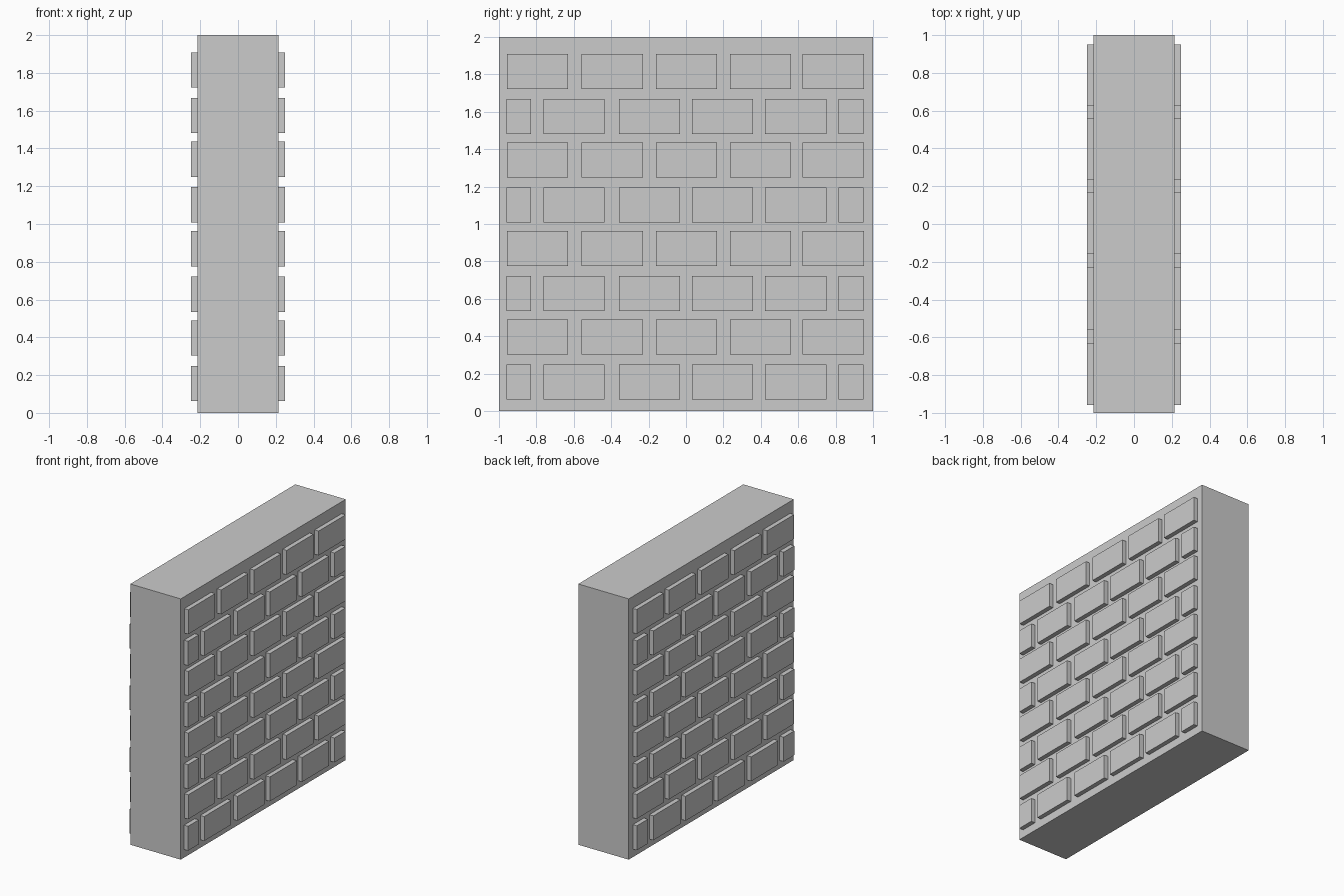
import bpy, bmesh
from mathutils import Matrix, Vector

if "Cube" in bpy.data.objects:
    bpy.data.objects.remove(bpy.data.objects["Cube"])

grey = bpy.data.materials.new("stone grey")
grey.diffuse_color = (0.6, 0.6, 0.6, 1)
grey.use_nodes = True
grey.node_tree.nodes["Principled BSDF"].inputs["Base Color"].default_value = grey.diffuse_color

CORE, FACE = 0.214, 0.248      # half depth of wall core and of brick faces
ROW_H, PAIR_PITCH = 0.187, 0.473


def add_box(bm, lo, hi):
    lo, hi = Vector(lo), Vector(hi)
    bmesh.ops.create_cube(bm, size=1, matrix=Matrix.Translation((lo + hi) / 2)
                          @ Matrix.Diagonal((*(hi - lo), 1)))


def finish(bm, name):
    mesh = bpy.data.meshes.new(name)
    bm.to_mesh(mesh)
    bm.free()
    mesh.materials.append(grey)
    obj = bpy.data.objects.new(name, mesh)
    bpy.context.collection.objects.link(obj)
    return obj


# Solid wall core
bm = bmesh.new()
add_box(bm, (-CORE, -1, 0), (CORE, 1, 2))
finish(bm, "wall_core")

# Brick spans along y for the two alternating courses
full_course = [(y, y + 0.327) for y in (-0.957, -0.558, -0.16, 0.235, 0.624)]
staggered_course = ([(-0.959, -0.829)]
                    + [(y, y + 0.327) for y in (-0.763, -0.358, 0.031, 0.423)]
                    + [(0.815, 0.95)])

# Raised bricks, mirrored to the opposite face
bm = bmesh.new()
for pair in range(4):
    for z0, course in ((0.062, staggered_course), (0.303, full_course)):
        z = z0 + pair * PAIR_PITCH
        for y0, y1 in course:
            add_box(bm, (CORE - 0.01, y0, z), (FACE, y1, z + ROW_H))
bricks = finish(bm, "raised_bricks")
bricks.modifiers.new("opposite_face", 'MIRROR').use_axis = (True, False, False)
